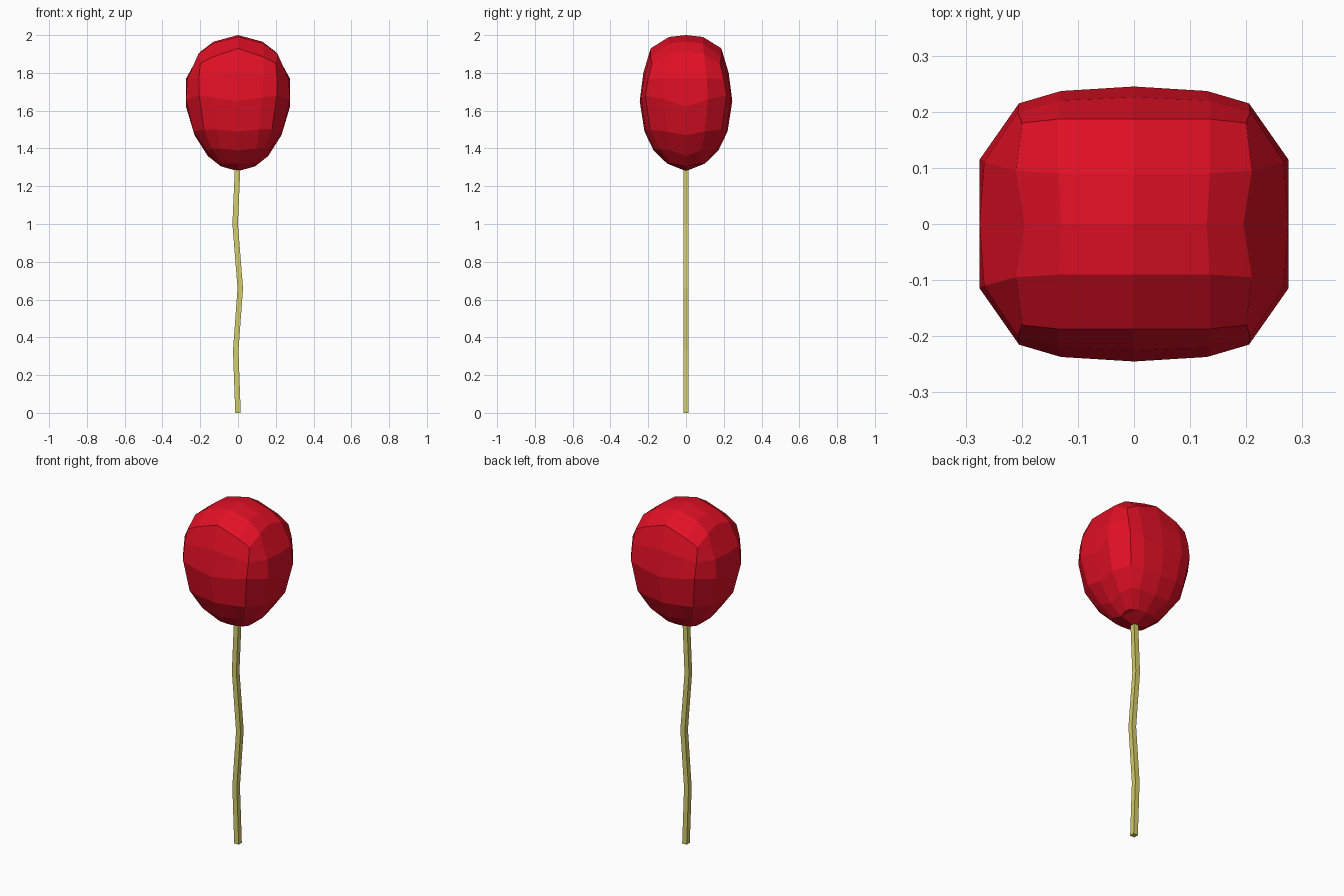
import bpy
import bmesh
from mathutils import Vector

default_cube = bpy.data.objects.get("Cube")
if default_cube:
    bpy.data.objects.remove(default_cube, do_unlink=True)


def make_material(name, colour):
    material = bpy.data.materials.new(name)
    material.use_nodes = True
    material.diffuse_color = colour
    shader = next(n for n in material.node_tree.nodes if n.type == "BSDF_PRINCIPLED")
    shader.inputs["Base Color"].default_value = colour
    return material


def finish(bm, name, material):
    """Weld the seams, orient the faces outward and link the part as an object."""
    bmesh.ops.remove_doubles(bm, verts=bm.verts, dist=0.001)
    bmesh.ops.recalc_face_normals(bm, faces=bm.faces)
    mesh = bpy.data.meshes.new(name)
    bm.to_mesh(mesh)
    bm.free()
    mesh.materials.append(material)
    part = bpy.data.objects.new(name, mesh)
    bpy.context.scene.collection.objects.link(part)
    return part


red = make_material("bright red", (0.74, 0.005, 0.018, 1))
straw = make_material("straw yellow", (0.66, 0.61, 0.15, 1))

# One quarter of the crown: a small grid, indexed by depth and then by width
crown = [
    [(0, 0, 2), (0.13, 0, 1.965), (0.195, 0, 1.915)],
    [(0, 0.09, 1.99), (0.135, 0.09, 1.955), (0.21, 0.095, 1.9)],
    [(0, 0.187, 1.93), (0.135, 0.187, 1.885), (0.2, 0.18, 1.85)],
]

# Rings below the crown, each running from the side to the front
rings = [
    [crown[0][2], crown[1][2], crown[2][2], crown[2][1], crown[2][0]],
    [(0.275, 0, 1.77), (0.267, 0.11, 1.77), (0.207, 0.2, 1.77), (0.135, 0.22, 1.785), (0, 0.226, 1.8)],
    [(0.275, 0, 1.62), (0.275, 0.115, 1.66), (0.205, 0.215, 1.68), (0.13, 0.237, 1.67), (0, 0.245, 1.65)],
    [(0.23, 0, 1.47), (0.235, 0.1, 1.49), (0.18, 0.19, 1.5), (0.11, 0.215, 1.5), (0, 0.22, 1.49)],
    [(0.16, 0, 1.36), (0.165, 0.08, 1.39), (0.14, 0.14, 1.4), (0.1, 0.165, 1.4), (0, 0.172, 1.39)],
    [(0.09, 0, 1.305), (0.1, 0.05, 1.315), (0.085, 0.08, 1.32), (0.05, 0.095, 1.32), (0, 0.1, 1.32)],
]
base_grid = [
    [(0, 0, 1.28), rings[-1][0], rings[-1][1]],
    [rings[-1][4], rings[-1][3], rings[-1][2]],
]

# Balloon head: the quarter repeated on both sides, front and back
bm = bmesh.new()
for sx in (-1, 1):
    for sy in (-1, 1):
        for grid in (crown, rings, base_grid):
            verts = [[bm.verts.new((x * sx, y * sy, z)) for x, y, z in row] for row in grid]
            for upper, lower in zip(verts, verts[1:]):
                for i in range(len(upper) - 1):
                    bm.faces.new((upper[i], upper[i + 1], lower[i + 1], lower[i]))
finish(bm, "balloon_head", red)

# Stem: a thin square tube that sways from side to side
path = [(0, 0), (-0.012, 0.33), (0.012, 0.66), (-0.015, 1.0), (-0.002, 1.3)]
half = 0.0145
corners = [(-half, -half), (half, -half), (half, half), (-half, half)]
bm = bmesh.new()
sections = [[bm.verts.new(Vector((x + cx, cy, z))) for cx, cy in corners] for x, z in path]
for lower, upper in zip(sections, sections[1:]):
    for i in range(len(corners)):
        j = (i + 1) % len(corners)
        bm.faces.new((lower[i], lower[j], upper[j], upper[i]))
bm.faces.new(sections[0])
bm.faces.new(sections[-1])
finish(bm, "stem", straw)
